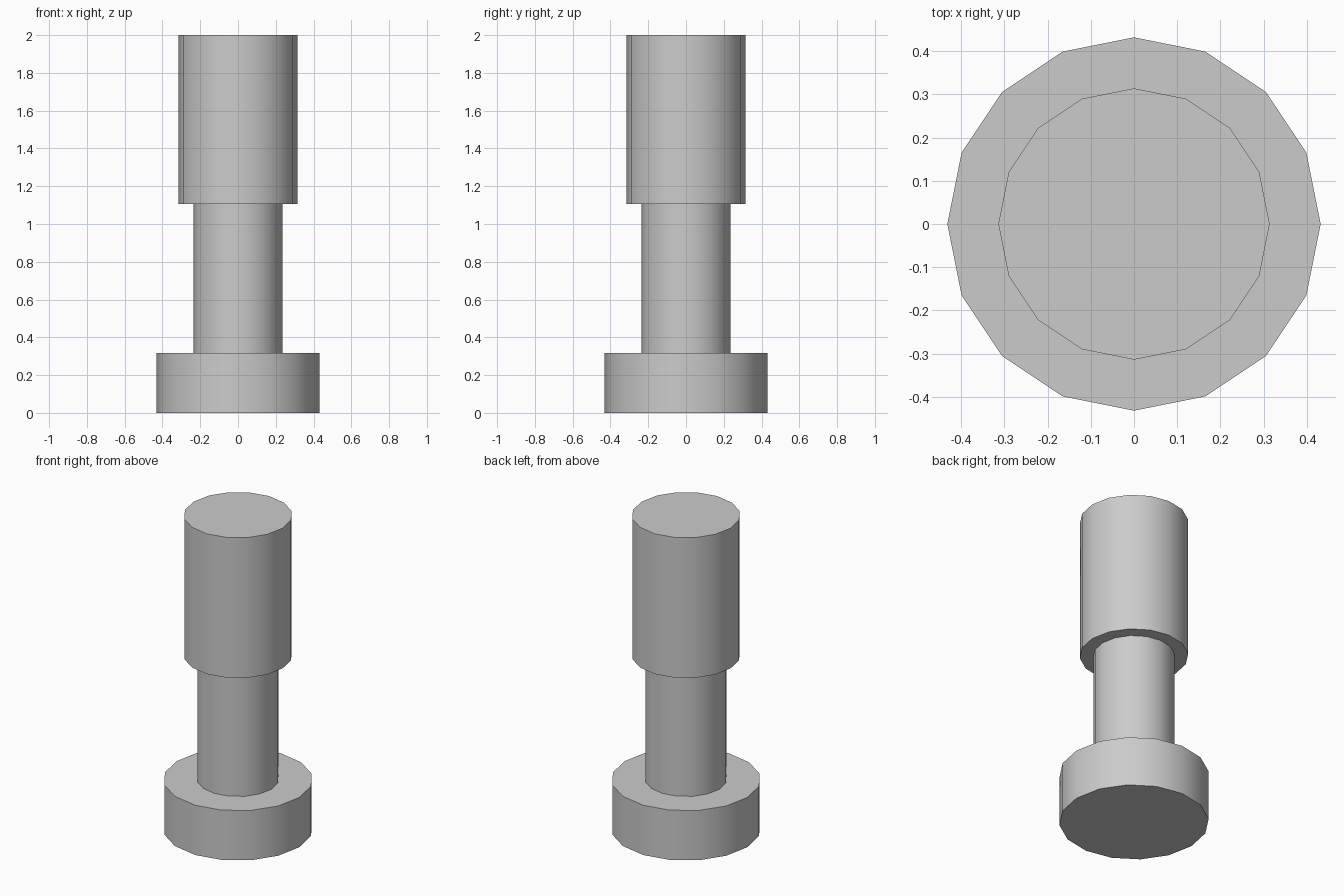
import bpy
import math

cube = bpy.data.objects.get("Cube")
if cube:
    bpy.data.objects.remove(cube, do_unlink=True)

SIDES = 16

grey = bpy.data.materials.new("plain_grey")
grey.use_nodes = True
colour = (0.6, 0.6, 0.6, 1.0)
grey.diffuse_color = colour
grey.node_tree.nodes["Principled BSDF"].inputs["Base Color"].default_value = colour


def cylinder(name, radius, bottom, top):
    """Upright capped cylinder with smooth sides and sharp rims."""
    bpy.ops.mesh.primitive_cylinder_add(
        vertices=SIDES, radius=radius, depth=top - bottom,
        location=(0, 0, (bottom + top) / 2))
    part = bpy.context.object
    part.name = name
    part.data.materials.append(grey)
    bpy.ops.object.shade_smooth_by_angle(angle=math.radians(30))
    return part


# Wide foot, narrow stem and thick head, stacked
cylinder("base_disc", 0.432, 0.0, 0.317)
cylinder("stem", 0.236, 0.317, 1.107)
cylinder("head", 0.314, 1.107, 2.0)
